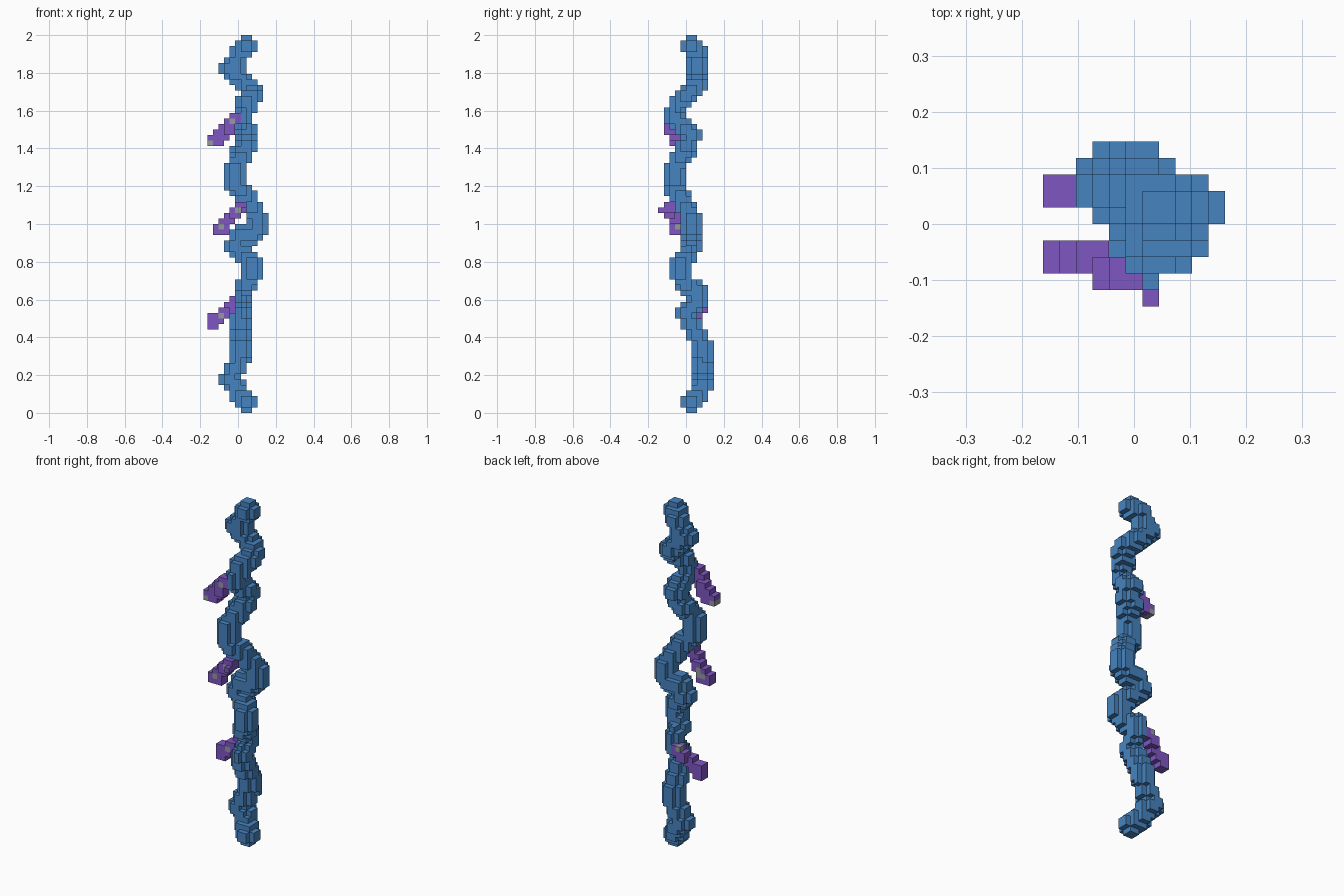
import bpy, bmesh, math
from mathutils import Vector

cube = bpy.data.objects.get("Cube")
if cube:
    bpy.data.objects.remove(cube, do_unlink=True)

V = 2 / 68                      # block size
ORIGIN = Vector((5.5, 5, 0))    # block coordinates of the model's base centre


def material(name, rgb):
    m = bpy.data.materials.new(name)
    m.use_nodes = True
    m.diffuse_color = (*rgb, 1)
    m.node_tree.nodes["Principled BSDF"].inputs["Base Color"].default_value = (*rgb, 1)
    return m


BLUE = material("vine blue", (0.061, 0.227, 0.525))
PURPLE = material("branch purple", (0.209, 0.095, 0.539))
GREY = material("grey fleck", (0.29, 0.32, 0.34))


def stamp(cells, centre, r2):
    """Fill all blocks whose centres lie within a small ball."""
    base = [math.floor(c) for c in centre]
    for i in range(-3, 4):
        for j in range(-3, 4):
            for k in range(-3, 4):
                cell = (base[0] + i, base[1] + j, base[2] + k)
                if sum((a + 0.5 - c) ** 2 for a, c in zip(cell, centre)) < r2:
                    cells.add(cell)


def sweep(path, r2):
    """Stamp a ball at each path point and at the half-block steps between."""
    cells = set()
    for a, b in zip(path, path[1:] + path[-1:]):
        a, b = Vector(a), Vector(b)
        n = max(1, round(abs(b.z - a.z)))
        for s in range(n):
            p = a.lerp(b, s / n)
            stamp(cells, [round(c * 2) / 2 for c in p], r2)
    return cells


def build(name, cells, filled, mats, flecks=()):
    """Make the outer faces of a set of blocks."""
    bm = bmesh.new()
    verts = {}

    def vert(p):
        if p not in verts:
            verts[p] = bm.verts.new((Vector(p) - ORIGIN) * V)
        return verts[p]

    for cell in sorted(cells):
        for axis in range(3):
            u, w = (axis + 1) % 3, (axis + 2) % 3
            for side in (0, 1):
                near = list(cell)
                near[axis] += 2 * side - 1
                if tuple(near) in filled:
                    continue
                corners = []
                for du, dw in ((0, 0), (1, 0), (1, 1), (0, 1)):
                    p = list(cell)
                    p[axis] += side
                    p[u] += du
                    p[w] += dw
                    corners.append(vert(tuple(p)))
                face = bm.faces.new(corners if side else corners[::-1])
                face.material_index = 1 if cell in flecks else 0
    # merge flat neighbouring faces
    bmesh.ops.dissolve_limit(bm, angle_limit=0.01, verts=bm.verts[:],
                             edges=bm.edges[:], delimit={'MATERIAL'})
    mesh = bpy.data.meshes.new(name)
    bm.to_mesh(mesh)
    bm.free()
    for m in mats:
        mesh.materials.append(m)
    bpy.context.collection.objects.link(bpy.data.objects.new(name, mesh))


# Winding trunk, bottom to top
trunk_path = [
    (7, 6, 2), (6, 7, 3), (5, 8, 5), (4, 8, 6), (5, 8, 8), (6, 8.5, 10),
    (6, 8, 12), (6, 7, 14), (6, 6, 16), (6.5, 5, 18), (6.5, 7, 20),
    (6.5, 7, 22), (7, 5, 23), (8, 4, 25), (8, 4, 27), (7, 5, 28),
    (5, 6, 30), (6, 6, 32), (8, 6, 32), (9, 6, 33), (9, 6, 35),
    (8, 5, 37), (7, 4, 39), (6, 3, 40), (5, 3, 41), (5, 3, 44),
    (6, 4, 46), (6, 5, 47), (7, 5, 48), (7, 6, 50), (6.5, 4, 52),
    (6.5, 3, 53), (6.5, 3, 54), (7, 4, 56), (8, 5, 57), (8, 6, 58),
    (7, 7, 59), (6.5, 7, 60), (5, 7, 61), (4, 7, 62), (5, 7, 63),
    (6, 7, 65), (7, 6, 66)]
trunk = sweep(trunk_path, 2.8)

# Drooping side branches with a few grey blocks each
branches = {
    "upper_branch": ([(5, 2, 53), (4, 2, 52), (4, 2, 51), (3, 3, 51),
                      (3, 3, 50), (2, 3, 50), (2, 3, 49), (1, 3, 49)],
                     {(0, 2, 48), (0, 3, 48), (4, 1, 52)}),
    "middle_branch": ([(6.5, 0.5, 36.5), (6, 2, 37), (5, 2, 36), (4, 3, 35),
                       (3, 3, 34), (3, 3, 33), (2, 3, 33)],
                      {(5, 1, 36), (2, 2, 33), (2, 3, 33), (3, 3, 33), (3, 3, 34)}),
    "lower_branch": ([(5, 8, 20), (4, 8, 19), (3, 7, 18), (2, 7, 17),
                      (1, 7, 17), (1.5, 6.5, 15.5)],
                     {(2, 6, 17), (4, 8, 20)}),
}
parts = {n: (sweep(p, 0.8) - trunk, f) for n, (p, f) in branches.items()}
filled = trunk.union(*(c for c, f in parts.values()))

build("trunk", trunk, filled, [BLUE])
for name, (cells, flecks) in parts.items():
    build(name, cells, filled, [PURPLE, GREY], flecks)
